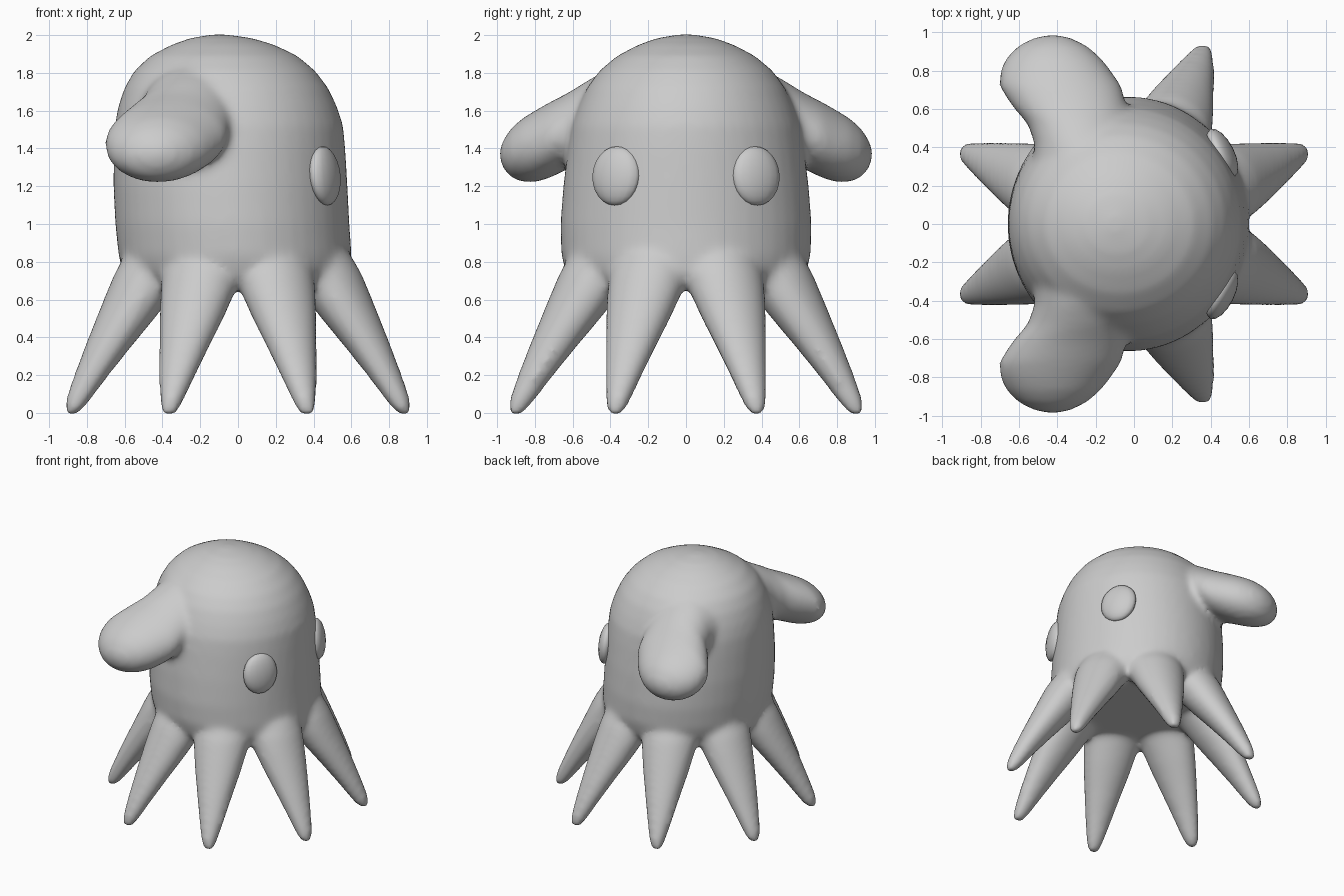
import bpy, bmesh, math
from mathutils import Matrix, Vector

if "Cube" in bpy.data.objects:
    bpy.data.objects.remove(bpy.data.objects["Cube"], do_unlink=True)

skin = bpy.data.materials.new("plain grey")
skin.use_nodes = True
GREY = (0.6, 0.6, 0.6, 1)
skin.diffuse_color = GREY
skin.node_tree.nodes["Principled BSDF"].inputs["Base Color"].default_value = GREY


def finish(bm, name):
    bmesh.ops.recalc_face_normals(bm, faces=bm.faces)
    mesh = bpy.data.meshes.new(name)
    bm.to_mesh(mesh)
    bm.free()
    mesh.materials.append(skin)
    mesh.shade_smooth()
    obj = bpy.data.objects.new(name, mesh)
    bpy.context.collection.objects.link(obj)
    return obj


def loft(bm, sections, u, v, sides=48):
    """Closed skin through ellipses given as (centre, radius along u, radius along v)."""
    rings = []
    for centre, ru, rv in sections:
        ring = []
        for i in range(sides):
            a = math.tau * i / sides
            ring.append(bm.verts.new(Vector(centre) + Vector(u) * ru * math.cos(a)
                                     + Vector(v) * rv * math.sin(a)))
        rings.append(ring)
    for lower, upper in zip(rings, rings[1:]):
        for i in range(sides):
            j = (i + 1) % sides
            bm.faces.new((lower[i], lower[j], upper[j], upper[i]))
    bm.faces.new(rings[0])
    bm.faces.new(rings[-1])


body = bmesh.new()

# Domed head: height, centre x, radius x, radius y
head = [(0.665, 0, 0.55, 0.57), (0.74, -0.005, 0.605, 0.635), (0.83, -0.015, 0.617, 0.66),
        (1.0, -0.03, 0.62, 0.665), (1.2, -0.04, 0.62, 0.65), (1.4, -0.045, 0.613, 0.625),
        (1.52, -0.048, 0.605, 0.605), (1.62, -0.055, 0.58, 0.57), (1.72, -0.062, 0.54, 0.525),
        (1.81, -0.07, 0.48, 0.46), (1.89, -0.075, 0.39, 0.365), (1.95, -0.08, 0.27, 0.25),
        (1.985, -0.09, 0.16, 0.15), (2.003, -0.1, 0.04, 0.04)]
loft(body, [((x, 0, z), rx, ry) for z, x, rx, ry in head], (1, 0, 0), (0, 1, 0))

# Eight tapering arms: height, distance from the middle, radius outward, radius sideways
arm = [(0.92, 0.41, 0.14, 0.14), (0.83, 0.45, 0.19, 0.2), (0.74, 0.5, 0.195, 0.215),
       (0.65, 0.555, 0.182, 0.205), (0.5, 0.652, 0.154, 0.174), (0.35, 0.752, 0.123, 0.136),
       (0.2, 0.848, 0.093, 0.099), (0.09, 0.914, 0.072, 0.072), (0.03, 0.945, 0.055, 0.055),
       (0.0, 0.96, 0.04, 0.04), (-0.016, 0.965, 0.016, 0.016)]
for k in range(8):
    a = math.tau * (k + 0.5) / 8
    out = Vector((0.99 * math.cos(a), 1.015 * math.sin(a), 0))
    side = Vector((-math.sin(a), math.cos(a), 0))
    loft(body, [(out * d + Vector((0, 0, z)), ro, rs) for z, d, ro, rs in arm], out, side, 24)

# Drooping ear fins: distance out, centre x, centre z, half width, half thickness
fin = [(0.2, -0.25, 1.61, 0.27, 0.27), (0.42, -0.265, 1.58, 0.255, 0.235),
       (0.52, -0.29, 1.545, 0.265, 0.215), (0.62, -0.34, 1.495, 0.30, 0.202),
       (0.72, -0.385, 1.445, 0.32, 0.2), (0.80, -0.41, 1.41, 0.29, 0.19),
       (0.87, -0.42, 1.39, 0.245, 0.167), (0.93, -0.425, 1.375, 0.18, 0.127),
       (0.97, -0.425, 1.37, 0.10, 0.07), (0.988, -0.425, 1.37, 0.03, 0.025)]
for s in (1, -1):
    loft(body, [((x, s * y, z), w, h) for y, x, z, w, h in fin], (1, 0, 0.03), (0, 0, 1))

# Fuse everything into one soft skin
octopus = finish(body, "body_with_arms_and_fins")
fuse = octopus.modifiers.new("Fuse", "REMESH")
fuse.mode = "VOXEL"
fuse.voxel_size = 0.022
fuse.use_smooth_shade = True
soften = octopus.modifiers.new("Soften", "SMOOTH")
soften.factor = 0.5
soften.iterations = 12

# Flattened oval eyes, turned outward and leaning with the face
for name, s in (("left_eye", 1), ("right_eye", -1)):
    eye = bmesh.new()
    bmesh.ops.create_uvsphere(eye, u_segments=16, v_segments=12, radius=1)
    bmesh.ops.transform(eye, verts=eye.verts,
                        matrix=Matrix.Translation((0.46, s * 0.37, 1.255))
                        @ Matrix.Rotation(s * math.radians(27), 4, "Z")
                        @ Matrix.Rotation(math.radians(-6), 4, "Y")
                        @ Matrix.Diagonal((0.06, 0.14, 0.157, 1)))
    finish(eye, name)
